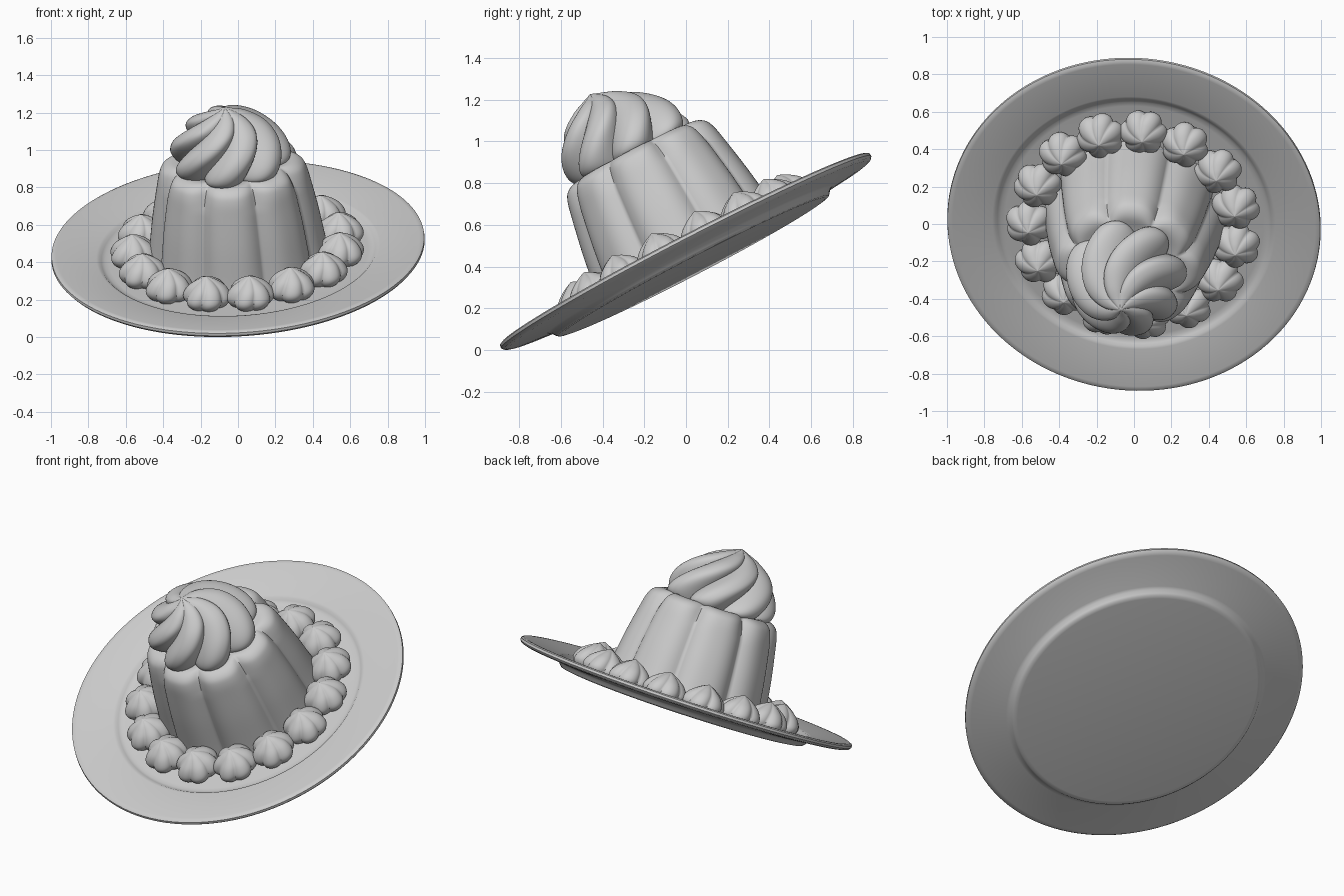
import bpy, math
from mathutils import Vector, Matrix

if "Cube" in bpy.data.objects:
    bpy.data.objects.remove(bpy.data.objects["Cube"])

# Tilt of the whole dessert: plate axis leans to the front and slightly left
AXIS = Vector((-0.058, -0.46, 0.886)).normalized()
TILT = Matrix.Translation((0, 0, 0.467)) @ Vector((0, 0, 1)).rotation_difference(AXIS).to_matrix().to_4x4()


def smooth_path(pts, n):
    """Catmull-Rom resampling of a profile, n steps per span."""
    P = [Vector(p) for p in pts]
    P = [2 * P[0] - P[1]] + P + [2 * P[-1] - P[-2]]
    out = []
    for i in range(1, len(P) - 2):
        a, b, c, d = P[i - 1:i + 3]
        for k in range(n):
            t = k / n
            out.append(0.5 * (2 * b + (c - a) * t + (2 * a - 5 * b + 4 * c - d) * t * t
                              + (3 * b - a - 3 * c + d) * t ** 3))
    return out + [P[-2]]


def revolve(name, path, segs, shape=lambda th, r, z: (r, th, z), place=Matrix(), angle=40):
    """Spin a profile that starts and ends on the axis; shape() modulates it."""
    rings = path[1:-1]
    verts = [(0, 0, path[0][1])]
    for r, z in rings:
        for j in range(segs):
            rr, th, zz = shape(2 * math.pi * j / segs, max(r, 0.001), z)
            verts.append((rr * math.cos(th), rr * math.sin(th), zz))
    verts.append((0, 0, path[-1][1]))
    last = len(verts) - 1
    faces = []
    for j in range(segs):
        k = (j + 1) % segs
        faces.append((0, 1 + k, 1 + j))
        for i in range(len(rings) - 1):
            a, b = 1 + i * segs, 1 + (i + 1) * segs
            faces.append((a + j, a + k, b + k, b + j))
        a = last - segs
        faces.append((a + j, a + k, last))
    me = bpy.data.meshes.new(name)
    me.from_pydata(verts, [], faces)
    me.transform(TILT @ place)
    ob = bpy.data.objects.new(name, me)
    bpy.context.collection.objects.link(ob)
    bpy.context.view_layer.objects.active = ob
    ob.select_set(True)
    bpy.ops.object.shade_smooth_by_angle(angle=math.radians(angle))
    ob.select_set(False)
    return ob


# Plate: flat foot, wide rim, shallow well
plate = [(0, -0.08), (0.71, -0.08), (0.73, -0.077), (0.74, -0.068), (0.752, -0.05), (0.77, -0.042),
         (0.97, -0.02), (0.99, -0.014), (1.0, -0.002), (0.998, 0.012), (0.985, 0.018), (0.97, 0.018),
         (0.76, -0.012), (0.745, -0.016), (0.733, -0.028), (0.715, -0.038), (0.69, -0.04), (0, -0.04)]
revolve("plate", plate, 128, angle=35)

# Pudding: eight rounded flutes that taper upward and fade over the top
PUD_PHASE = math.radians(86)


def flutes(th, r, z):
    c = abs(math.cos(4 * (th - PUD_PHASE)))
    lobe = 1 - (1 - c) ** 1.6
    fade = min(1, max(0, (r - 0.1) / 0.25))
    top = max(0, (z - 0.4) / 0.14)
    return r * (1 - (0.10 + 0.06 * top) * fade * (1 - lobe)), th, z


pudding = [(0, -0.045)] + smooth_path(
    [(0.485, -0.045), (0.47, 0.05), (0.445, 0.22), (0.415, 0.38), (0.395, 0.47),
     (0.37, 0.515), (0.32, 0.537), (0.24, 0.53), (0.12, 0.525), (0.0, 0.525)], 5)
revolve("pudding", pudding, 192, flutes, angle=60)

# Large cream swirl: seven twisted ribs ending in a peak
def swirl(ribs, depth, twist, z0, z1, phase):
    def f(th, r, z):
        t = min(1, max(0, (z - z0) / (z1 - z0)))
        c = abs(math.cos(ribs * th / 2))
        return r * (1 - depth * (1 - c) ** 1.2 + depth * 0.12), th + phase + twist * t ** 1.3, z
    return f


cream = [(0, 0.5)] + smooth_path(
    [(0.24, 0.5), (0.305, 0.535), (0.315, 0.6), (0.28, 0.69), (0.21, 0.775), (0.12, 0.835),
     (0.05, 0.865), (0.0, 0.885)], 6)
big = revolve("cream_swirl", cream, 168,
              swirl(7, 0.24, math.radians(75), 0.53, 0.88, math.radians(2)),
              Matrix.Translation((-0.01, -0.02, 0))
              @ Matrix(((1, 0, -0.04, 0.024), (0, 1, -0.14, 0.084), (0, 0, 1, 0), (0, 0, 0, 1))), 60)

# Ring of fifteen small piped dollops around the base
dollop = [(0, -0.05)] + smooth_path(
    [(0.09, -0.05), (0.12, -0.02), (0.126, 0.015), (0.1, 0.06), (0.055, 0.095),
     (0.02, 0.113), (0.0, 0.122)], 4)
for i in range(15):
    a = math.radians(-84 + 24 * i)
    place = Matrix.Translation((0.56 * math.cos(a), 0.56 * math.sin(a), 0)) @ Matrix.Rotation(a, 4, 'Z')
    revolve(f"cream_dollop_{i + 1}", dollop, 72,
            swirl(6, 0.16, math.radians(20), -0.03, 0.12, math.radians(30)), place, 60)

# Rest the tilted plate edge on the ground
low = min(v.co.z for o in bpy.context.scene.objects for v in o.data.vertices)
for o in bpy.context.scene.objects:
    o.data.transform(Matrix.Translation((0, 0, -low)))
